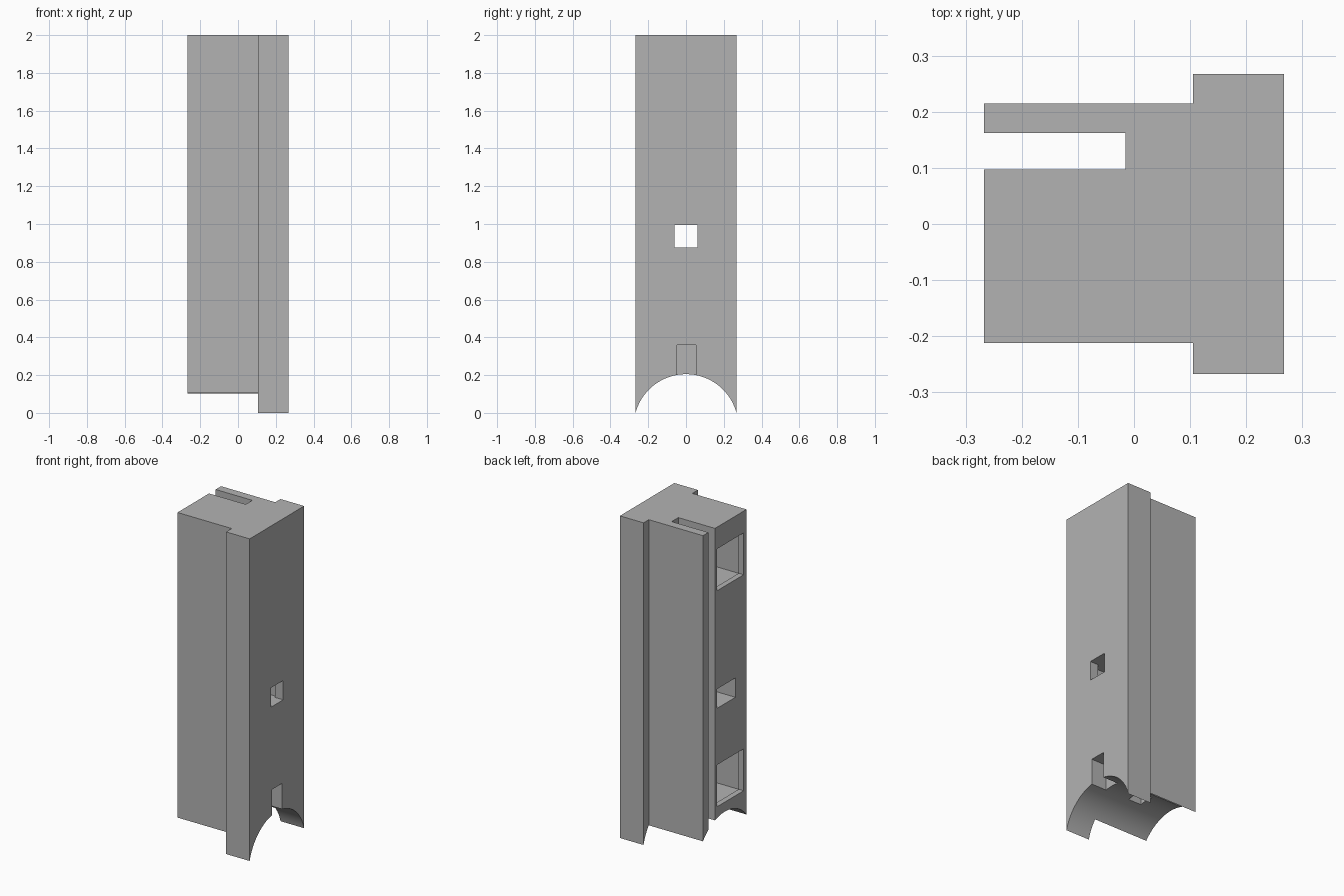
import bpy
import bmesh
import math
from mathutils import Matrix

old = bpy.data.objects.get("Cube")
if old:
    bpy.data.objects.remove(old, do_unlink=True)

grey = bpy.data.materials.new("plain grey")
grey.use_nodes = True
colour = (0.45, 0.45, 0.45, 1)
grey.diffuse_color = colour
grey.node_tree.nodes["Principled BSDF"].inputs["Base Color"].default_value = colour


def add_object(name, bm):
    bmesh.ops.recalc_face_normals(bm, faces=bm.faces)
    mesh = bpy.data.meshes.new(name)
    bm.to_mesh(mesh)
    bm.free()
    mesh.materials.append(grey)
    obj = bpy.data.objects.new(name, mesh)
    bpy.context.collection.objects.link(obj)
    return obj


def box(name, x, y, z):
    bm = bmesh.new()
    bmesh.ops.create_cube(bm, size=1)
    for v in bm.verts:
        for axis, (low, high) in enumerate((x, y, z)):
            v.co[axis] = low if v.co[axis] < 0 else high
    return add_object(name, bm)


def cut(target, cutter):
    cutter.hide_render = True
    bpy.context.view_layer.objects.active = target
    mod = target.modifiers.new(cutter.name, "BOOLEAN")
    mod.operation = "DIFFERENCE"
    mod.solver = "EXACT"
    mod.object = cutter
    bpy.ops.object.modifier_apply(modifier=mod.name)
    bpy.data.objects.remove(cutter, do_unlink=True)


# Upright block: stepped plan with a wide flange and a narrow slot, extruded
half, back, front, step = 0.267, 0.215, -0.212, 0.105
plan = [(-half, front), (step, front), (step, -half), (half, -half),
        (half, half), (step, half), (step, back), (-half, back),
        (-half, 0.162), (-0.015, 0.162), (-0.015, 0.097), (-half, 0.097)]
bm = bmesh.new()
base = bm.faces.new([bm.verts.new((x, y, 0)) for x, y in plan])
top = bmesh.ops.extrude_face_region(bm, geom=[base])
bmesh.ops.translate(bm, vec=(0, 0, 2),
                    verts=[g for g in top["geom"] if isinstance(g, bmesh.types.BMVert)])
block = add_object("upright_block", bm)

# Arched foot, hollowed along x
rise = 0.205
radius = (half ** 2 + rise ** 2) / (2 * rise)
bm = bmesh.new()
bmesh.ops.create_cone(bm, cap_ends=True, segments=128, radius1=radius,
                      radius2=radius, depth=1,
                      matrix=Matrix.Translation((0, 0, rise - radius))
                      @ Matrix.Rotation(math.pi / 2, 4, "Y"))
cut(block, add_object("foot_arch", bm))

# Square pockets in the slotted side, slightly wider behind a thin rim
for name, z in (("upper", 1.735), ("lower", 0.394)):
    cut(block, box(name + "_pocket_mouth", (-0.3, -0.2), (-0.184, 0.077),
                   (z - 0.13, z + 0.13)))
    cut(block, box(name + "_pocket_cavity", (-0.233, 0), (-0.194, 0.077),
                   (z - 0.136, z + 0.136)))

# Through hole: wide channel with a narrow square mouth
cut(block, box("channel", (-0.3, 0.212), (-0.103, 0.077), (0.875, 0.995)))
cut(block, box("channel_mouth", (0.1, 0.3), (-0.06, 0.062), (0.875, 0.995)))

# Openings above the arch
cut(block, box("side_notch", (0.163, 0.3), (-0.048, 0.052), (0.1, 0.36)))
cut(block, box("arch_hole", (-0.09, -0.001), (-0.048, 0.052), (0.1, 0.36)))

bpy.ops.object.select_all(action="DESELECT")
block.select_set(True)
bpy.context.view_layer.objects.active = block
bpy.ops.object.shade_smooth_by_angle(angle=math.radians(20))
